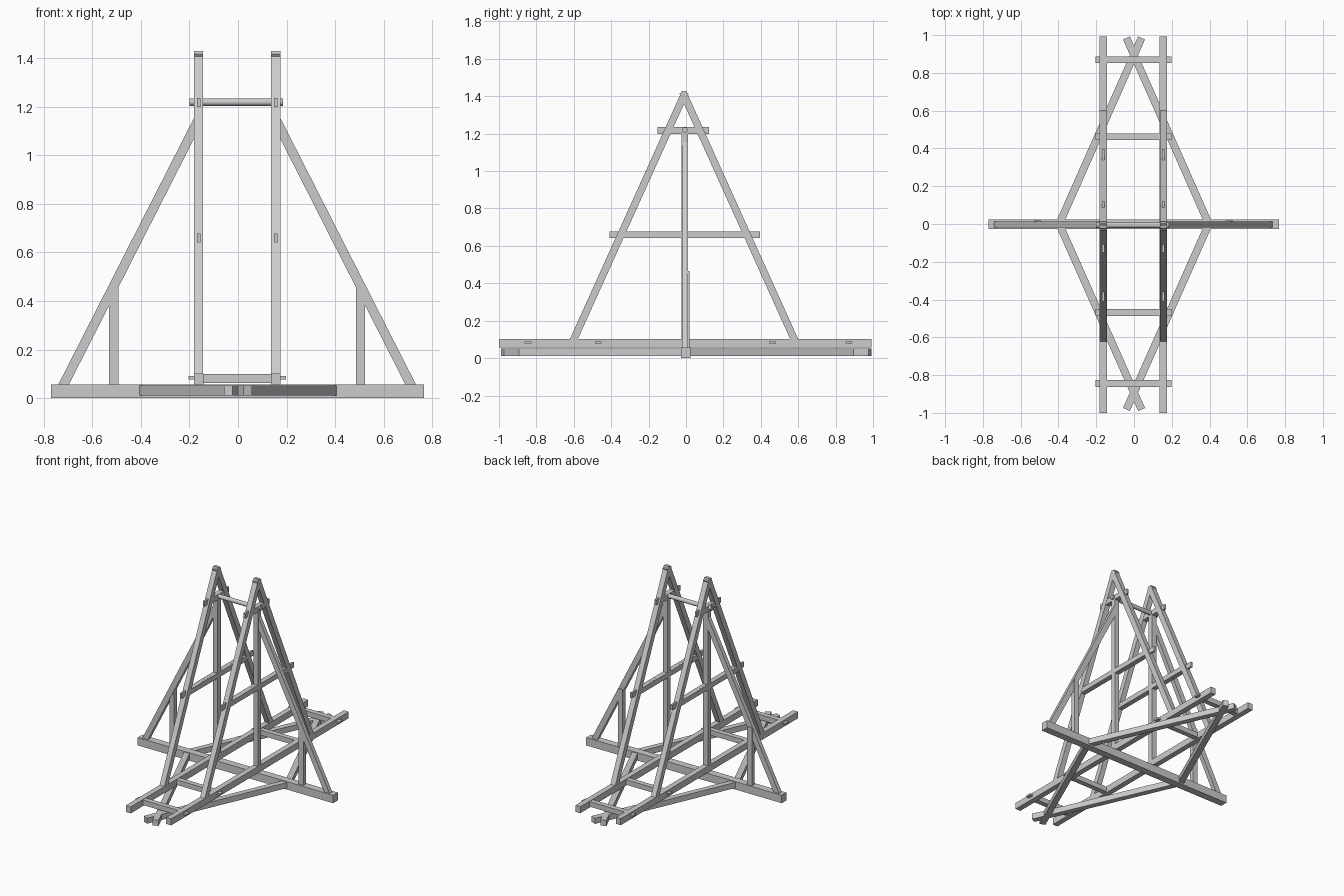
import bpy, math
from mathutils import Vector, Matrix

if "Cube" in bpy.data.objects:
    bpy.data.objects.remove(bpy.data.objects["Cube"])

CX, CY = -0.0035, -0.006     # slight off-centre of the frame


def add_mesh_box(name, center, size, rot=None):
    x, y, z = (s / 2 for s in size)
    verts = [Vector((a * x, b * y, c * z)) for c in (-1, 1) for a, b in ((-1, -1), (1, -1), (1, 1), (-1, 1))]
    m = Matrix.Translation(center) @ (rot.to_4x4() if rot else Matrix.Identity(4))
    faces = [(3, 2, 1, 0), (4, 5, 6, 7), (0, 1, 5, 4), (1, 2, 6, 5), (2, 3, 7, 6), (3, 0, 4, 7)]
    me = bpy.data.meshes.new(name)
    me.from_pydata([m @ v for v in verts], [], faces)
    ob = bpy.data.objects.new(name, me)
    bpy.context.collection.objects.link(ob)
    return ob


def box(name, x0, x1, y0, y1, z0, z1):
    return add_mesh_box(name, Vector(((x0 + x1) / 2, (y0 + y1) / 2, (z0 + z1) / 2)), (x1 - x0, y1 - y0, z1 - z0))


def beam(name, p, q, normal, width, depth):
    """Square-ended beam from p to q; depth is measured along normal."""
    p, q, n = Vector(p), Vector(q), Vector(normal)
    d = (q - p).normalized()
    rot = Matrix((d.cross(n), n, -d)).transposed()
    if rot.determinant() < 0:
        rot = Matrix((-d.cross(n), n, -d)).transposed()
    return add_mesh_box(name, (p + q) / 2, (width, depth, (q - p).length), rot)


# main sill across the frame
box("cross_sill", -0.77, 0.767, -0.027, 0.025, 0.0, 0.056)

# diagonal ground braces, crossing at front and back
for sx, xn in ((-1, "left"), (1, "right")):
    for sy, yn in ((-1, "front"), (1, "back")):
        end_y = 0.985 if sy > 0 else -0.982
        beam(f"ground_brace_{yn}_{xn}", (sx * 0.396, 0, 0.031), (-sx * 0.04, end_y, 0.031), (0, 0, 1), 0.04, 0.04)

# cross pieces between rails with flat through tenons
for i, y in enumerate((-0.845, -0.469, 0.462, 0.87)):
    box(f"rail_spacer_{i}", CX - 0.145, CX + 0.145, y - 0.018, y + 0.018, 0.063, 0.099)
    box(f"rail_spacer_tenon_{i}", -0.203, 0.198, y - 0.018, y + 0.018, 0.077, 0.09)

for s, n in ((-1, "left"), (1, "right")):
    x = CX + s * 0.159
    # long rail and centre post
    box(f"rail_{n}", x - 0.0195, x + 0.0195, -1.0, 0.993, 0.056, 0.102)
    box(f"post_{n}", x - 0.0185, x + 0.0185, CY - 0.018, CY + 0.018, 0.09, 1.21)

    # A-frame legs
    for t, m in ((-1, "front"), (1, "back")):
        def leg_y(z):
            return -0.0105 + t * 0.4516 * (1.406 - z)
        beam(f"leg_{m}_{n}", (x, leg_y(0.082), 0.082), (x, leg_y(1.422), 1.422), (1, 0, 0), 0.039, 0.038)

    # horizontal ties with thin through tenons
    for label, z, half, y0, y1 in (("middle", 0.66, 0.332, -0.41, 0.396), ("upper", 1.217, 0.08, -0.152, 0.123)):
        box(f"{label}_tie_{n}", x - 0.018, x + 0.018, -0.0105 - half, -0.0105 + half, z - 0.018, z + 0.018)
        box(f"{label}_tie_tenon_{n}", x - 0.007, x + 0.007, y0, y1, z - 0.0182, z + 0.0182)

    # sloping side brace and its short prop
    beam(f"side_brace_{n}", (CX + s * 0.728, -0.003, 0.03), (CX + s * 0.161, -0.003, 1.144), (0, 1, 0), 0.039, 0.03)
    px = CX + s * 0.508
    box(f"brace_prop_{n}", px - 0.019, px + 0.019, -0.014, 0.018, 0.05, 0.467)

# axle joining both frames
bpy.ops.mesh.primitive_cylinder_add(vertices=24, radius=0.015, depth=0.385, location=(-0.0075, CY, 1.219), rotation=(0, math.pi / 2, 0))
axle = bpy.context.object
axle.name = "axle"
bpy.ops.object.shade_smooth_by_angle()
